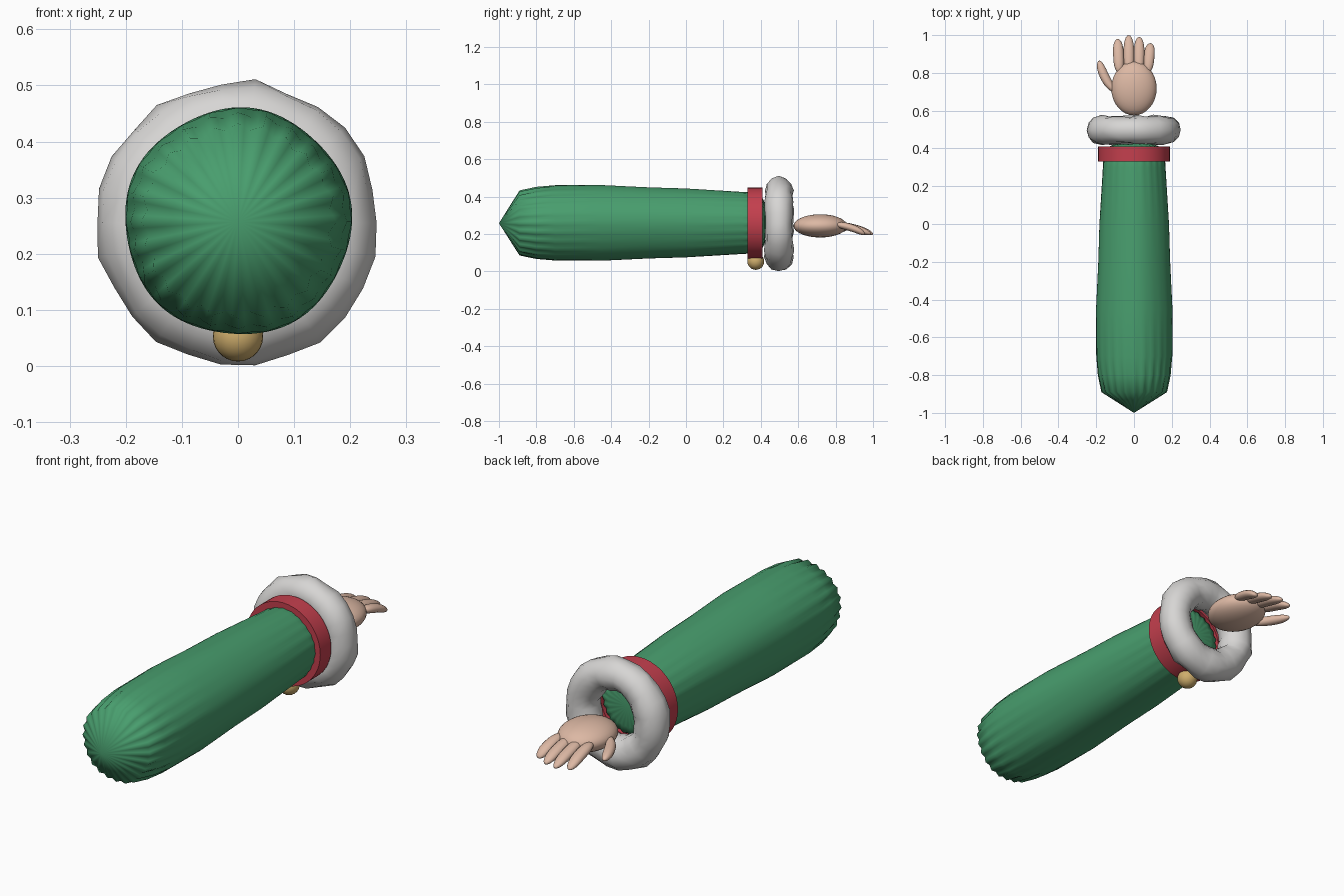
import bpy, bmesh, math, random
from mathutils import Vector

random.seed(4)
if "Cube" in bpy.data.objects:
    bpy.data.objects.remove(bpy.data.objects["Cube"])

AXIS_Z = 0.257


def material(name, r, g, b):
    m = bpy.data.materials.new(name)
    m.use_nodes = True
    m.diffuse_color = (r, g, b, 1)
    m.node_tree.nodes["Principled BSDF"].inputs["Base Color"].default_value = (r, g, b, 1)
    return m


green = material("green cloth", 0.065, 0.34, 0.155)
red = material("red band", 0.55, 0.05, 0.075)
white = material("white fur", 0.68, 0.67, 0.66)
skin = material("skin", 0.72, 0.48, 0.37)
gold = material("gold", 0.62, 0.42, 0.15)


def finish(bm, name, mat, angle=60):
    bmesh.ops.recalc_face_normals(bm, faces=bm.faces)
    mesh = bpy.data.meshes.new(name)
    bm.to_mesh(mesh)
    bm.free()
    ob = bpy.data.objects.new(name, mesh)
    bpy.context.collection.objects.link(ob)
    mesh.materials.append(mat)
    bpy.ops.object.select_all(action="DESELECT")
    ob.select_set(True)
    bpy.context.view_layer.objects.active = ob
    bpy.ops.object.shade_smooth_by_angle(angle=math.radians(angle))
    return ob


def loft(name, mat, start, rings, end, sides, shape=lambda i, a: 1.0, closed=False):
    """Skin rings of (centre, radius) around y; close with end points or in a loop."""
    bm = bmesh.new()
    loops = []
    for i, (c, r) in enumerate(rings):
        loop = []
        for k in range(sides):
            a = math.tau * k / sides
            s = r * shape(i, a)
            loop.append(bm.verts.new((c[0] + s * math.cos(a), c[1], c[2] + s * math.sin(a))))
        loops.append(loop)
    pairs = list(zip(loops, loops[1:]))
    if closed:
        pairs.append((loops[-1], loops[0]))
    for p, q in pairs:
        for k in range(sides):
            n = (k + 1) % sides
            bm.faces.new((p[k], p[n], q[n], q[k]))
    if not closed:
        for tip, loop in ((start, loops[0]), (end, loops[-1])):
            v = bm.verts.new(tip)
            for k in range(sides):
                bm.faces.new((v, loop[k], loop[(k + 1) % sides]))
    return finish(bm, name, mat)


def ellipsoid(name, mat, centre, size, u=24, v=14):
    bm = bmesh.new()
    bmesh.ops.create_uvsphere(bm, u_segments=u, v_segments=v, radius=1)
    for vert in bm.verts:
        vert.co = Vector(c + s * w for c, s, w in zip(centre, size, vert.co))
    return finish(bm, name, mat)


# Sleeve: long tapered tube, pleated where it gathers at each end
profile = [(-0.89, 0.168), (-0.8, 0.189), (-0.7, 0.2), (-0.45, 0.202), (-0.2, 0.19),
           (0.0, 0.184), (0.3, 0.165), (0.36, 0.16), (0.405, 0.14), (0.422, 0.10)]
pleats = [0.035, 0.02, 0.006, 0, 0, 0, 0.005, 0.015, 0.03, 0.05]


def cloth(i, a):
    return 1 + pleats[i] * math.cos(24 * a) + 0.012 * math.sin(5 * a + 0.6)


loft("sleeve", green, (0, -1, AXIS_Z), [((0, y, AXIS_Z), r) for y, r in profile],
     (0, 0.425, AXIS_Z), 96, cloth)

# Red band: square-edged ring around the wrist
band = [(0.33, 0.15), (0.33, 0.19), (0.41, 0.19), (0.41, 0.15)]
loft("wrist_band", red, None, [((0, y, AXIS_Z), r) for y, r in band], None, 48, closed=True)

# Fur cuff: lumpy ring
bm = bmesh.new()
MAJOR, MINOR = 26, 12
grid = []
for i in range(MAJOR):
    a = math.tau * i / MAJOR
    tube = 0.075 * random.uniform(0.93, 1.05)
    row = []
    for j in range(MINOR):
        b = math.tau * j / MINOR
        t = tube * random.uniform(0.95, 1.05)
        r = 0.178 + t * math.cos(b)
        row.append(bm.verts.new((r * math.cos(a), 0.497 + t * math.sin(b),
                                 0.255 + r * math.sin(a))))
    grid.append(row)
for i in range(MAJOR):
    for j in range(MINOR):
        m, n = (i + 1) % MAJOR, (j + 1) % MINOR
        bm.faces.new((grid[i][j], grid[m][j], grid[m][n], grid[i][n]))
finish(bm, "fur_cuff", white)

# Bell under the band
ellipsoid("bell", gold, (0, 0.373, 0.053), (0.045, 0.045, 0.045))

# Palm: flattened egg
ellipsoid("palm", skin, (0, 0.718, 0.243), (0.12, 0.143, 0.062), 32, 18)


def digit(name, points, radius, flat):
    """Rounded finger through three points along a bent path."""
    a, b, c = (Vector(p) for p in points)
    steps = 14
    rings = []
    for i in range(1, steps):
        u = 0.5 - 0.5 * math.cos(math.pi * i / steps)
        centre = a * (1 - u) ** 2 + b * 2 * u * (1 - u) + c * u * u
        rings.append((centre, radius * (1 - abs(2 * u - 1) ** 3) ** 0.5))
    ob = loft(name, skin, a, rings, c, 16,
              lambda i, t: 1 / math.hypot(math.cos(t), math.sin(t) / flat))
    return ob


# Fingers droop slightly past the knuckles
for name, x, spread, tip in (("index_finger", -0.078, -0.008, 0.98),
                             ("middle_finger", -0.026, -0.002, 1.0),
                             ("ring_finger", 0.026, 0.002, 0.99),
                             ("little_finger", 0.074, 0.012, 0.957)):
    digit(name, [(x, 0.80, 0.25), (x + spread * 0.5, 0.89, 0.24), (x + spread, tip, 0.2)],
          0.028, 0.72)

# Thumb bends outward from the side of the palm
digit("thumb", [(-0.085, 0.69, 0.24), (-0.155, 0.74, 0.238), (-0.183, 0.865, 0.225)],
      0.027, 0.8)
